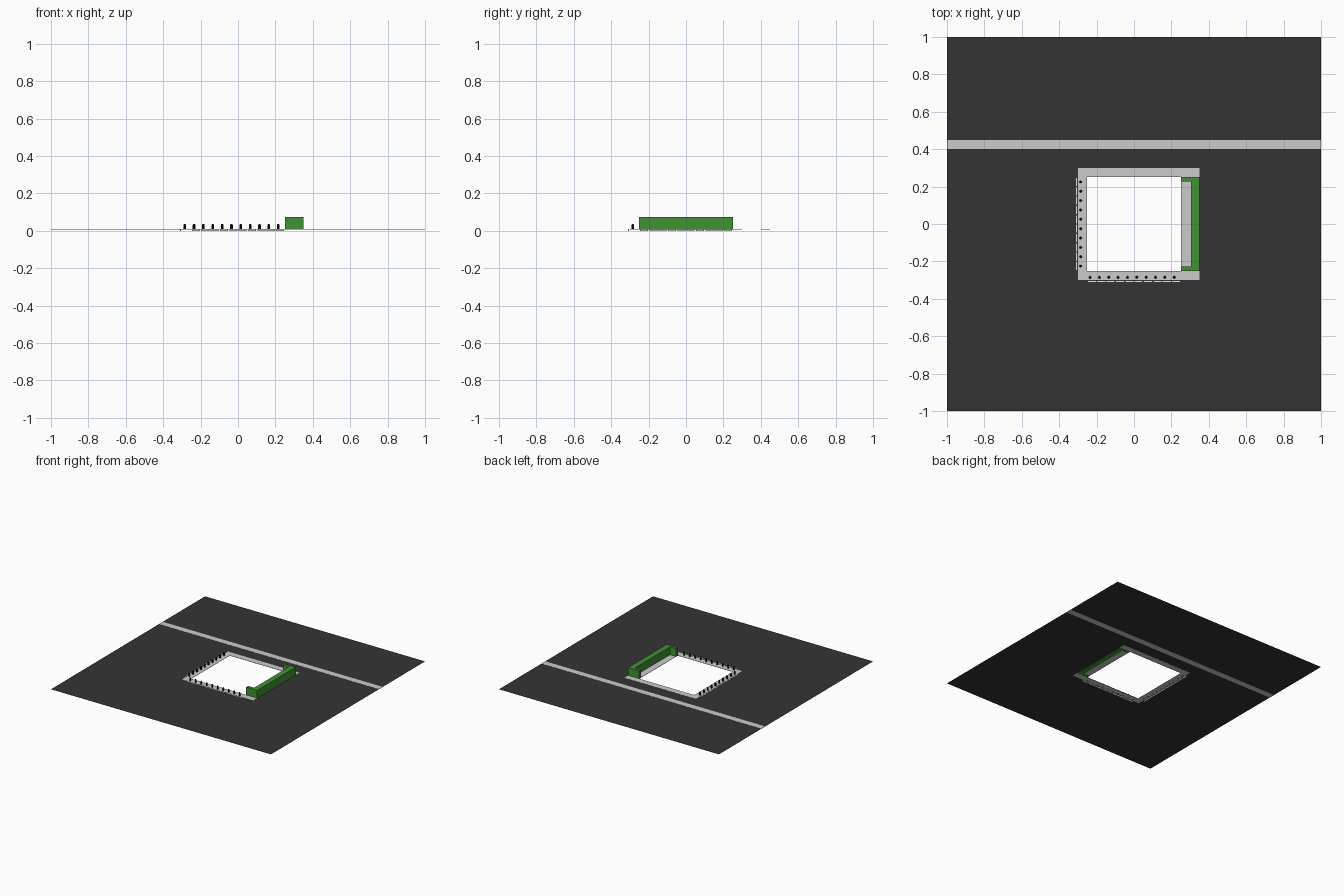
import bpy
import bmesh
from mathutils import Matrix, Vector

cube = bpy.data.objects.get("Cube")
if cube:
    bpy.data.objects.remove(cube, do_unlink=True)


def material(name, r, g, b):
    m = bpy.data.materials.new(name)
    m.use_nodes = True
    m.diffuse_color = (r, g, b, 1)
    m.node_tree.nodes["Principled BSDF"].inputs["Base Color"].default_value = (r, g, b, 1)
    return m


asphalt = material("asphalt", 0.034, 0.034, 0.034)
concrete = material("light concrete", 0.6, 0.6, 0.6)
white = material("white paint", 0.85, 0.85, 0.85)
green = material("hedge green", 0.052, 0.29, 0.033)
black = material("black metal", 0.006, 0.006, 0.006)


def finish(name, bm, mat):
    mesh = bpy.data.meshes.new(name)
    bm.to_mesh(mesh)
    bm.free()
    mesh.materials.append(mat)
    obj = bpy.data.objects.new(name, mesh)
    bpy.context.collection.objects.link(obj)
    return obj


def slab(name, outline, z0, z1, mat):
    """Extrude a plan outline from z0 to z1."""
    bm = bmesh.new()
    face = bm.faces.new([bm.verts.new((x, y, z0)) for x, y in outline])
    if z1 > z0:
        out = bmesh.ops.extrude_face_region(bm, geom=[face])
        verts = [v for v in out["geom"] if isinstance(v, bmesh.types.BMVert)]
        bmesh.ops.translate(bm, verts=verts, vec=(0, 0, z1 - z0))
        bmesh.ops.recalc_face_normals(bm, faces=bm.faces[:])
    return finish(name, bm, mat)


def rect(x0, x1, y0, y1):
    return [(x0, y0), (x1, y0), (x1, y1), (x0, y1)]


GROUND = 0.009
BASE, TOP = 0.008, 0.01

# Road surface around the central opening and the painted strip
slab("road_front", rect(-1, 1, -1, -0.3), GROUND, GROUND, asphalt)
slab("road_right", rect(-1, -0.3, -0.3, 0.3), GROUND, GROUND, asphalt)
slab("road_left", rect(0.35, 1, -0.3, 0.3), GROUND, GROUND, asphalt)
slab("road_middle", rect(-1, 1, 0.3, 0.4), GROUND, GROUND, asphalt)
slab("road_back", rect(-1, 1, 0.45, 1), GROUND, GROUND, asphalt)
slab("road_strip", rect(-1, 1, 0.4, 0.45), BASE, TOP, concrete)

# Pavement ring
slab("pavement_front", rect(-0.3, 0.35, -0.3, -0.25), BASE, TOP, concrete)
slab("pavement_back", rect(-0.3, 0.35, 0.25, 0.3), BASE, TOP, concrete)
slab("pavement_right", rect(-0.3, -0.25, -0.25, 0.25), BASE, TOP, concrete)
slab("pavement_left", rect(0.25, 0.306, -0.25, 0.25), BASE, TOP, concrete)

# C-shaped hedge
hedge = [(0.25, -0.25), (0.35, -0.25), (0.35, 0.25), (0.25, 0.25),
         (0.25, 0.226), (0.305, 0.226), (0.305, -0.226), (0.25, -0.226)]
slab("hedge", hedge, 0.007, 0.075, green)

# Bollards and kerb dashes along the front and right edges
bollards, dashes = bmesh.new(), bmesh.new()


def add_bollard(x, y):
    for radius, tip, z, depth in ((0.007, 0.007, 0.02, 0.024), (0.007, 0.004, 0.034, 0.004)):
        bmesh.ops.create_cone(bollards, cap_ends=True, segments=8, radius1=radius,
                              radius2=tip, depth=depth,
                              matrix=Matrix.Translation((x, y, z)))


def add_dash(x, y, sx, sy):
    bmesh.ops.create_cube(dashes, size=1, matrix=Matrix.Translation((x, y, 0.0053))
                          @ Matrix.Diagonal(Vector((sx, sy, 0.0106, 1))))


for i in range(10):
    s = -0.225 + 0.05 * i
    add_bollard(s - 0.01, -0.285)
    add_bollard(-0.285, s)
    add_dash(s, -0.308, 0.043, 0.006)
    add_dash(-0.308, s, 0.006, 0.043)

finish("bollards", bollards, black)
finish("kerb_dashes", dashes, white)
